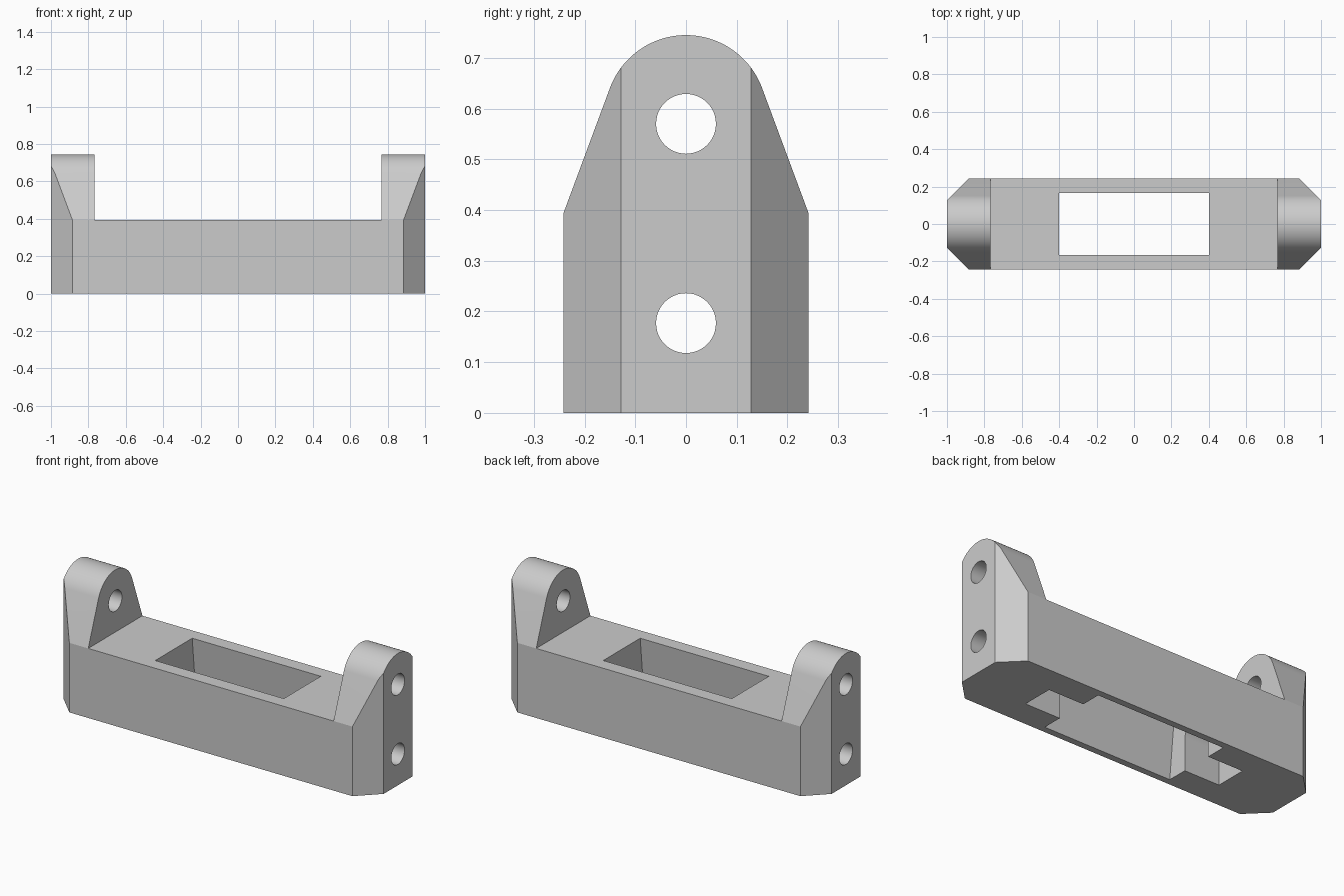
import bpy, bmesh, math
from mathutils import Vector

cube = bpy.data.objects.get("Cube")
if cube:
    bpy.data.objects.remove(cube, do_unlink=True)

HALF_Y, CHAMFER_Y, CHAMFER_X = 0.242, 0.128, 0.885
BODY_Z, EAR_X = 0.393, 0.767
ARC_Z, ARC_R = 0.585, 0.16
HOLE_R, LOW_HOLE_Z, HIGH_HOLE_Z = 0.059, 0.177, 0.57


def arc(cz, r, start, end, n):
    """Points (y, z) on an arc centred on y = 0."""
    return [(r * math.cos(start + (end - start) * i / n),
             cz + r * math.sin(start + (end - start) * i / n)) for i in range(n + 1)]


def loft(name, sections):
    """Closed solid through matching rings of 3D points."""
    bm = bmesh.new()
    rings = [[bm.verts.new(p) for p in s] for s in sections]
    n = len(rings[0])
    for a, b in zip(rings, rings[1:]):
        for i in range(n):
            j = (i + 1) % n
            bm.faces.new((a[i], a[j], b[j], b[i]))
    bm.faces.new(rings[0])
    bm.faces.new(rings[-1])
    bmesh.ops.recalc_face_normals(bm, faces=bm.faces[:])
    mesh = bpy.data.meshes.new(name)
    bm.to_mesh(mesh)
    bm.free()
    ob = bpy.data.objects.new(name, mesh)
    bpy.context.collection.objects.link(ob)
    return ob


def extrude_x(name, profile, half_length):
    return loft(name, [[(x, y, z) for y, z in profile] for x in (-half_length, half_length)])


def rect(hx, hy, z):
    return [(-hx, -hy, z), (hx, -hy, z), (hx, hy, z), (-hx, hy, z)]


# Side profile: upright block, sloped shoulders tangent to a rounded top
dy, dz = HALF_Y, BODY_Z - ARC_Z
tangent = math.atan2(dz, dy) + math.acos(ARC_R / math.hypot(dy, dz))
profile = [(-HALF_Y, BODY_Z), (-HALF_Y, 0), (HALF_Y, 0), (HALF_Y, BODY_Z)]
profile += arc(ARC_Z, ARC_R, tangent, math.pi - tangent, 48)
bracket = extrude_x("mounting_bracket", profile, 1.0)

# Vertical corner chamfers
bm = bmesh.new()
bm.from_mesh(bracket.data)
for sx in (-1, 1):
    for sy in (-1, 1):
        normal = Vector((sx * (HALF_Y - CHAMFER_Y), sy * (1 - CHAMFER_X), 0))
        cut = bmesh.ops.bisect_plane(
            bm, geom=bm.verts[:] + bm.edges[:] + bm.faces[:], dist=1e-5,
            plane_co=(sx, sy * CHAMFER_Y, 0), plane_no=normal, clear_outer=True)
        edges = [e for e in cut["geom_cut"] if isinstance(e, bmesh.types.BMEdge)]
        bmesh.ops.contextual_create(bm, geom=edges)
bmesh.ops.recalc_face_normals(bm, faces=bm.faces[:])
bm.to_mesh(bracket.data)
bm.free()

# Cutters: gap between ears, tapered window, arched underside slot, bolt holes
slot = [(-0.09, -0.1), (0.09, -0.1)] + arc(LOW_HOLE_Z, 0.09, 0, math.pi, 32)
taper = 0.04 / BODY_Z
cutters = [
    loft("ear_gap_cutter", [rect(EAR_X, 0.5, BODY_Z), rect(EAR_X, 0.5, 1.0)]),
    loft("window_cutter", [rect(0.402, 0.205 + 0.1 * taper, -0.1),
                           rect(0.402, 0.165 - 0.1 * taper, BODY_Z + 0.1)]),
    extrude_x("slot_cutter", slot, 0.622),
]
for name, z in (("lower_hole_cutter", LOW_HOLE_Z), ("upper_hole_cutter", HIGH_HOLE_Z)):
    cutters.append(extrude_x(name, arc(z, HOLE_R, 0, 2 * math.pi, 48)[:-1], 1.1))

for cutter in cutters:
    cutter.hide_render = True
    mod = bracket.modifiers.new(cutter.name, "BOOLEAN")
    mod.operation = "DIFFERENCE"
    mod.solver = "EXACT"
    mod.object = cutter

# Bake the cuts and remove the cutters
bpy.context.view_layer.update()
evaluated = bracket.evaluated_get(bpy.context.evaluated_depsgraph_get())
baked = bpy.data.meshes.new_from_object(evaluated)
bracket.modifiers.clear()
bracket.data = baked
baked.name = "mounting_bracket"
for cutter in cutters:
    bpy.data.objects.remove(cutter, do_unlink=True)

# Plain grey finish
grey = bpy.data.materials.new("light_grey")
grey.use_nodes = True
colour = (0.6, 0.6, 0.6, 1)
grey.diffuse_color = colour
grey.node_tree.nodes["Principled BSDF"].inputs["Base Color"].default_value = colour
baked.materials.clear()
baked.materials.append(grey)

# Smooth arcs, sharp corners
bpy.ops.object.select_all(action="DESELECT")
bracket.select_set(True)
bpy.context.view_layer.objects.active = bracket
bpy.ops.object.shade_smooth_by_angle(angle=math.radians(15))
